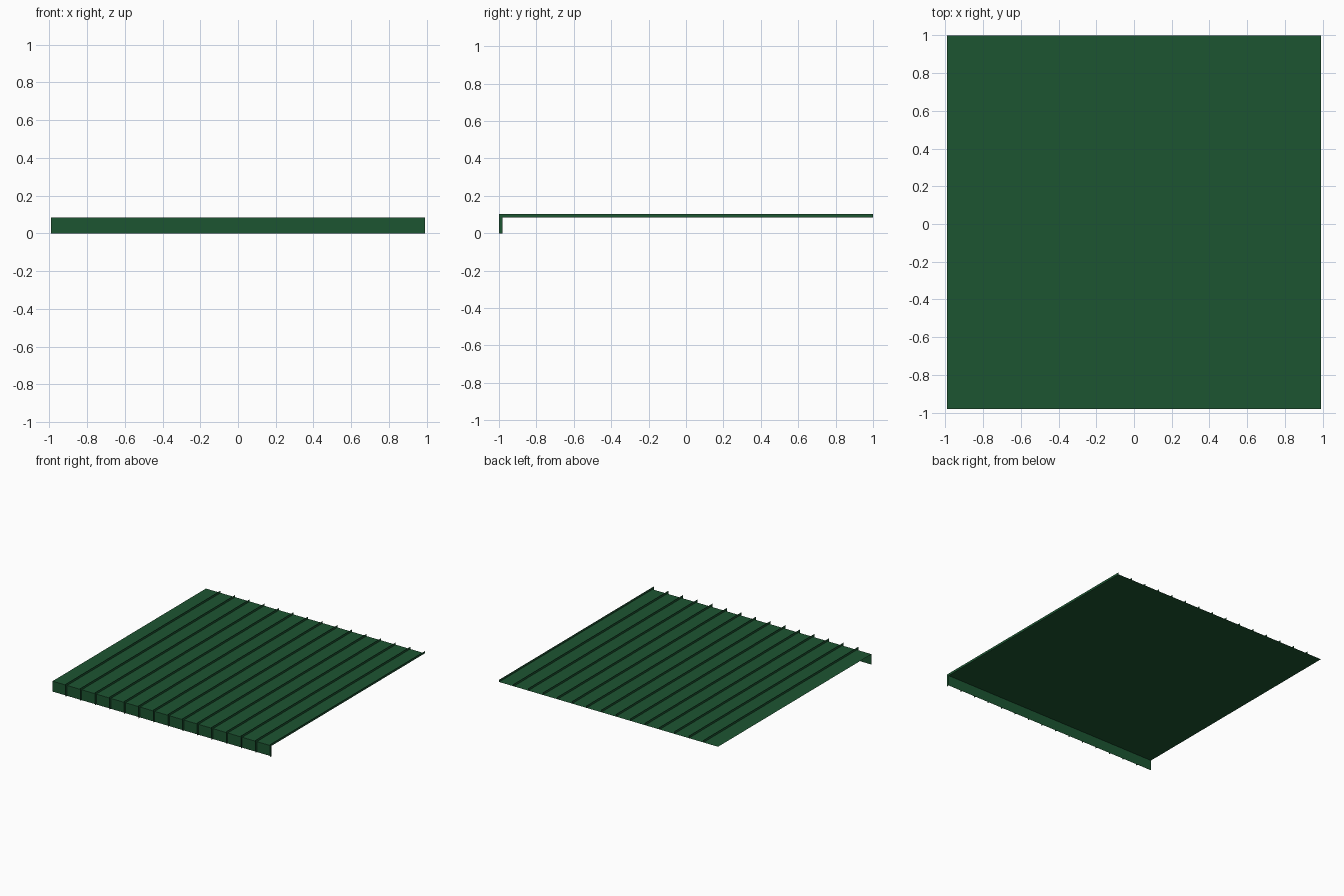
import bpy
import bmesh

if "Cube" in bpy.data.objects:
    bpy.data.objects.remove(bpy.data.objects["Cube"])

HALF = 0.99          # half width of the sheet
FIN = 0.018          # how far the seams stand proud
FRONT, BACK = -1 + FIN, 1.0
TOP = 0.085
COUNT = 15

green = bpy.data.materials.new("green_metal")
green.diffuse_color = (0.012, 0.09, 0.031, 1)
green.use_nodes = True
green.node_tree.nodes["Principled BSDF"].inputs["Base Color"].default_value = green.diffuse_color


def sheet_object(name, polygons):
    """Thin sheet-metal object made from separate flat polygons."""
    bm = bmesh.new()
    for points in polygons:
        bm.faces.new([bm.verts.new(p) for p in points])
    bmesh.ops.remove_doubles(bm, verts=bm.verts, dist=1e-5)
    mesh = bpy.data.meshes.new(name)
    bm.to_mesh(mesh)
    bm.free()
    mesh.materials.append(green)
    obj = bpy.data.objects.new(name, mesh)
    bpy.context.collection.objects.link(obj)
    return obj


step = 2 * HALF / COUNT

# Flat roof pan with the folded-down front edge
sheet_object("roof_sheet", [
    [(-HALF, FRONT, TOP), (HALF, FRONT, TOP), (HALF, BACK, TOP), (-HALF, BACK, TOP)],
    [(-HALF, FRONT, 0), (HALF, FRONT, 0), (HALF, FRONT, TOP), (-HALF, FRONT, TOP)],
])

# Standing seam: thin L-shaped fin along the top and down the front, repeated
x = -HALF + step
seam = sheet_object("standing_seams", [
    [(x, FRONT, TOP), (x, BACK, TOP), (x, BACK, TOP + FIN), (x, FRONT, TOP + FIN)],
    [(x, -1, 0), (x, FRONT, 0), (x, FRONT, TOP), (x, FRONT, TOP + FIN), (x, -1, TOP + FIN)],
])
array = seam.modifiers.new("repeat", 'ARRAY')
array.count = COUNT
array.use_relative_offset = False
array.use_constant_offset = True
array.constant_offset_displace = (step, 0, 0)
